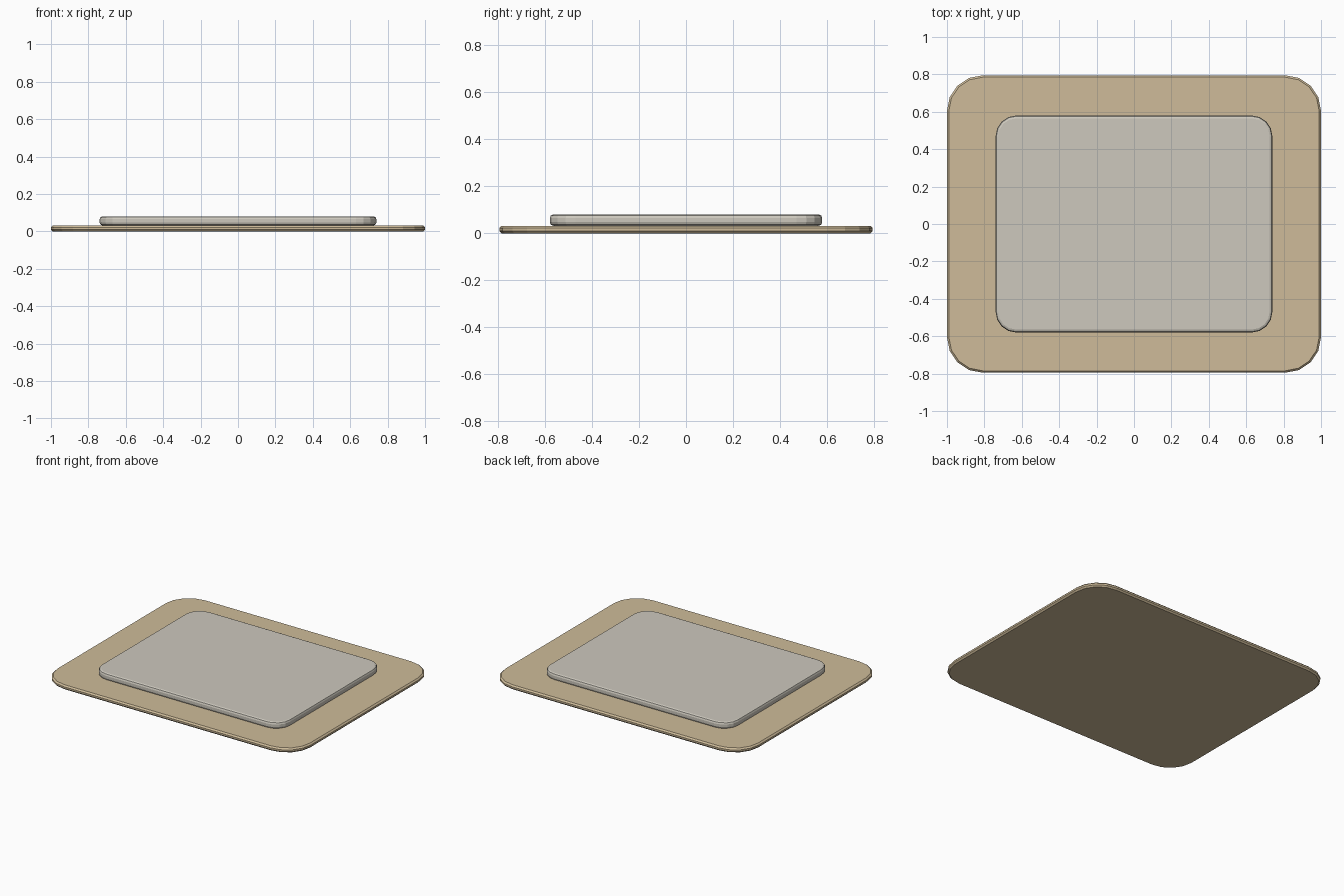
import bpy
import bmesh
from math import cos, sin, pi

if "Cube" in bpy.data.objects:
    bpy.data.objects.remove(bpy.data.objects["Cube"], do_unlink=True)


def make_material(name, color):
    mat = bpy.data.materials.new(name)
    mat.use_nodes = True
    mat.diffuse_color = color
    mat.node_tree.nodes["Principled BSDF"].inputs["Base Color"].default_value = color
    return mat


def rounded_slab(name, half_x, half_y, bottom, top, radius, edge, edge_segments, mat, steps=4):
    """Rounded rectangle plate with softened upper and lower rims."""
    bm = bmesh.new()
    outline = []
    for corner, (sx, sy) in enumerate([(1, 1), (-1, 1), (-1, -1), (1, -1)]):
        for i in range(steps + 1):
            a = (corner + i / steps) * pi / 2
            outline.append(bm.verts.new((sx * (half_x - radius) + radius * cos(a),
                                         sy * (half_y - radius) + radius * sin(a), bottom)))
    base = bm.faces.new(outline)
    lifted = bmesh.ops.extrude_face_region(bm, geom=[base], use_keep_orig=True)["geom"]
    bmesh.ops.translate(bm, vec=(0, 0, top - bottom),
                        verts=[v for v in lifted if isinstance(v, bmesh.types.BMVert)])
    bmesh.ops.recalc_face_normals(bm, faces=bm.faces)
    rims = [e for e in bm.edges if abs(e.verts[0].co.z - e.verts[1].co.z) < edge / 2]
    bmesh.ops.bevel(bm, geom=rims, offset=edge, segments=edge_segments,
                    profile=0.5, affect='EDGES', clamp_overlap=True)
    mesh = bpy.data.meshes.new(name)
    bm.to_mesh(mesh)
    bm.free()
    mesh.materials.append(mat)
    obj = bpy.data.objects.new(name, mesh)
    bpy.context.collection.objects.link(obj)
    return obj


tan = make_material("warm tan", (0.62, 0.50, 0.32, 1))
grey = make_material("pale warm grey", (0.61, 0.58, 0.51, 1))

# Wide thin base plate
rounded_slab("base_plate", 1.0, 0.795, 0.0, 0.032, 0.19, 0.01, 1, tan)
# Raised panel resting on the base
rounded_slab("raised_panel", 0.74, 0.58, 0.032, 0.08, 0.11, 0.015, 2, grey)
